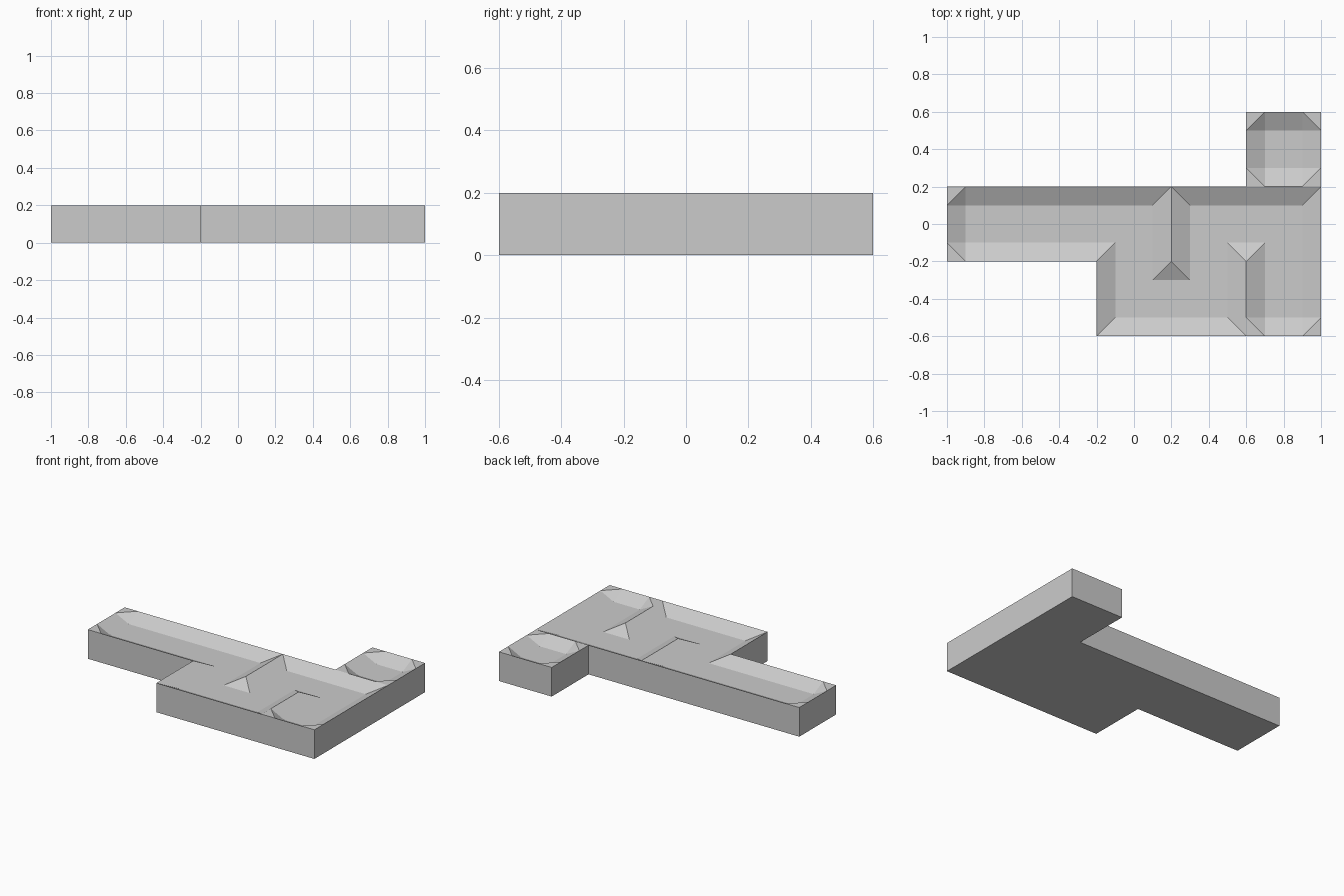
import bpy
import bmesh
from mathutils import Vector

cube = bpy.data.objects.get("Cube")
if cube:
    bpy.data.objects.remove(cube)

UNIT = 0.1            # grid step; each tile is four steps wide
TOP, FLOOR = 0.2, 0.15
TILES = {(-8, 0), (-4, 0), (0, 0), (4, 0), (8, 0),
         (0, -4), (4, -4), (8, -4), (8, 4)}
# Inner walls, stored as the midpoint of the shared tile edge
INNER_WALLS = {(2, 0), (6, -4), (8, 2)}

grey = bpy.data.materials.new("light_grey")
grey.use_nodes = True
grey.diffuse_color = (0.6, 0.6, 0.6, 1)
bsdf = next(n for n in grey.node_tree.nodes if n.type == 'BSDF_PRINCIPLED')
bsdf.inputs["Base Color"].default_value = (0.6, 0.6, 0.6, 1)


def turn(p, k):
    """Rotate a grid point by k quarter turns."""
    for _ in range(k):
        p = (-p[1], p[0])
    return p


def add(a, b):
    return (a[0] + b[0], a[1] + b[1])


def outer(tile, k):
    return add(tile, turn((4, 0), k)) not in TILES


def walled(tile, k):
    return outer(tile, k) or add(tile, turn((2, 0), k)) in INNER_WALLS


# Every grid point that lies on a wall stays at full height
high = set()
for tile in TILES:
    for k in range(4):
        if walled(tile, k):
            high |= {add(tile, turn((2, i), k)) for i in range(-2, 3)}

bm = bmesh.new()


def face(points, z=None):
    bm.faces.new([bm.verts.new(Vector((
        x * UNIT, y * UNIT,
        h if h is not None else (TOP if (x, y) in high else FLOOR))))
        for x, y, h in points])


for tile in TILES:
    def at(x, y, k=0, h=None):
        return (*add(tile, turn((x, y), k)), h)

    dead_end = sum(walled(tile, k) for k in range(4)) >= 3

    # Recessed floor and underside
    face([at(-1, -1), at(1, -1), at(1, 1), at(-1, 1)])
    face([at(-2, 2, 0, 0), at(2, 2, 0, 0), at(2, -2, 0, 0), at(-2, -2, 0, 0)])

    for k in range(4):
        # Sloped bank along one side
        face([at(1, -1, k), at(2, -1, k), at(2, 1, k), at(1, 1, k)])

        # Corner: cut across in dead ends, mitred elsewhere
        inner, a, corner, b = (at(1, 1, k), at(2, 1, k), at(2, 2, k), at(1, 2, k))
        if dead_end and walled(tile, k) and walled(tile, (k + 1) % 4):
            face([a, corner, b])
            face([inner, a, b])
        else:
            face([inner, a, corner])
            face([inner, corner, b])

        # Vertical outside wall
        if outer(tile, k):
            face([at(2, -2, k, 0), at(2, 2, k, 0), at(2, 2, k, TOP),
                  at(2, 1, k, TOP), at(2, -1, k, TOP), at(2, -2, k, TOP)])

# Join the tiles and merge coplanar faces
bmesh.ops.remove_doubles(bm, verts=bm.verts, dist=0.001)
bmesh.ops.dissolve_limit(bm, angle_limit=0.01, verts=bm.verts, edges=bm.edges)

mesh = bpy.data.meshes.new("channel_tray")
bm.to_mesh(mesh)
bm.free()
mesh.materials.append(grey)
tray = bpy.data.objects.new("channel_tray", mesh)
bpy.context.scene.collection.objects.link(tray)
